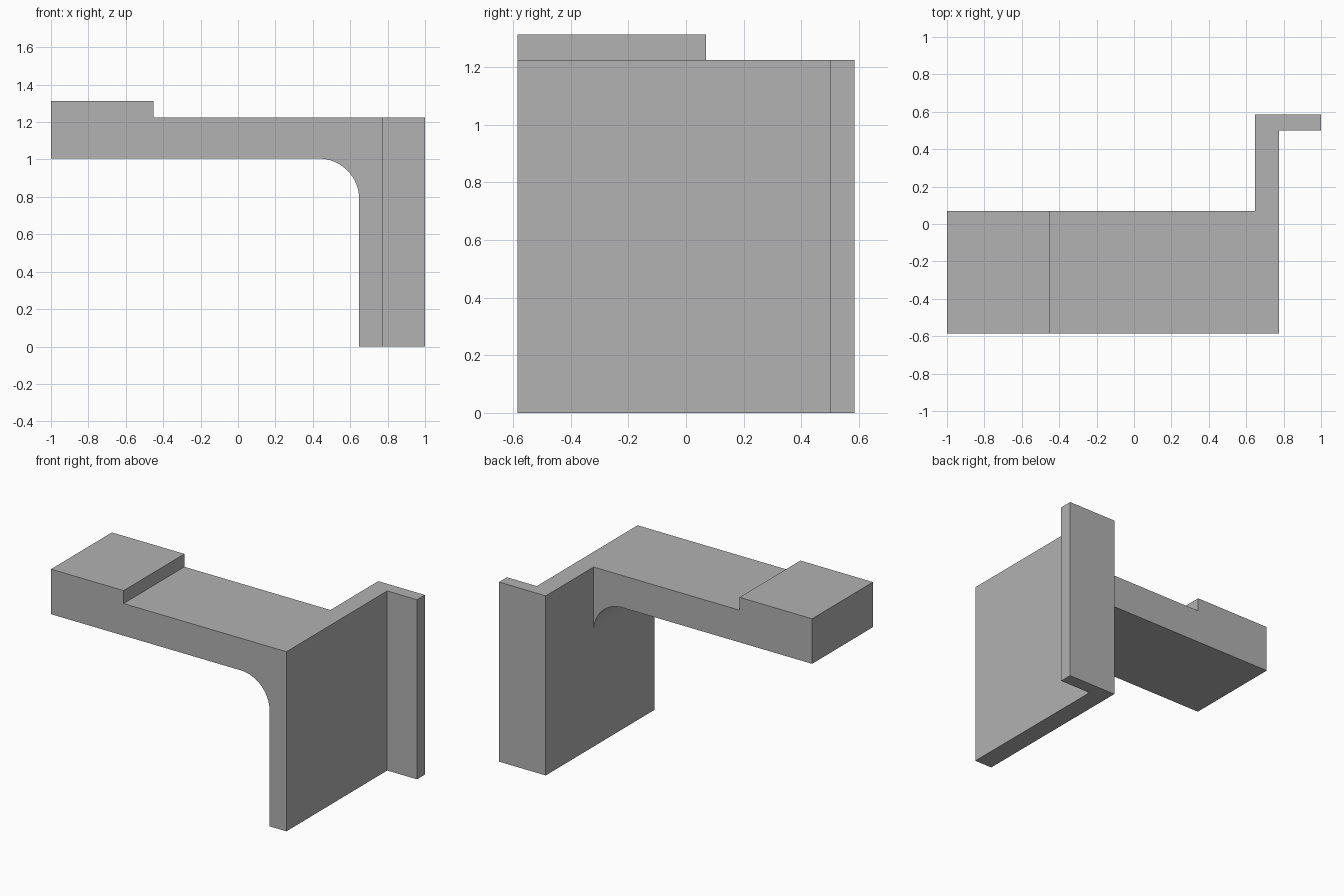
import bpy
import bmesh
from math import pi, sin, cos
from mathutils import Vector

if "Cube" in bpy.data.objects:
    bpy.data.objects.remove(bpy.data.objects["Cube"], do_unlink=True)

# Plain grey material
grey = bpy.data.materials.new("plain grey")
grey.use_nodes = True
colour = (0.445, 0.445, 0.445, 1)
grey.diffuse_color = colour
grey.node_tree.nodes["Principled BSDF"].inputs["Base Color"].default_value = colour


def prism(name, points, direction):
    """Extrude a closed outline into a solid object."""
    bm = bmesh.new()
    face = bm.faces.new([bm.verts.new(p) for p in points])
    result = bmesh.ops.extrude_face_region(bm, geom=[face])
    verts = [v for v in result["geom"] if isinstance(v, bmesh.types.BMVert)]
    bmesh.ops.translate(bm, verts=verts, vec=Vector(direction))
    bmesh.ops.recalc_face_normals(bm, faces=bm.faces)
    mesh = bpy.data.meshes.new(name)
    bm.to_mesh(mesh)
    bm.free()
    mesh.materials.append(grey)
    obj = bpy.data.objects.new(name, mesh)
    bpy.context.collection.objects.link(obj)
    return obj


FRONT, ARM_BACK, BACK = -0.585, 0.07, 0.585
INNER, OUTER = 0.648, 0.775
UNDER, TOP, PAD_TOP = 1.005, 1.224, 1.312
PAD_EDGE, RADIUS = -0.453, 0.217

# Upright wall with a flange turned outward at the back
plan = [(INNER, FRONT), (OUTER, FRONT), (OUTER, 0.5),
        (1, 0.5), (1, BACK), (INNER, BACK)]
upright = prism("flanged_upright", [(x, y, 0) for x, y in plan], (0, 0, TOP))

# Arm with a raised end pad and a rounded inner corner
steps = 16
fillet = [(INNER - RADIUS + RADIUS * sin(pi / 2 * i / steps),
           UNDER - RADIUS + RADIUS * cos(pi / 2 * i / steps))
          for i in range(steps + 1)]
side = [(-1, UNDER)] + fillet + [(INNER, TOP), (PAD_EDGE, TOP),
                                 (PAD_EDGE, PAD_TOP), (-1, PAD_TOP)]
arm = prism("padded_arm", [(x, FRONT, z) for x, z in side],
            (0, ARM_BACK - FRONT, 0))

# Smooth the fillet and keep the other edges sharp
for obj in (upright, arm):
    bpy.ops.object.select_all(action="DESELECT")
    obj.select_set(True)
    bpy.context.view_layer.objects.active = obj
    bpy.ops.object.shade_smooth_by_angle(angle=pi / 6)
